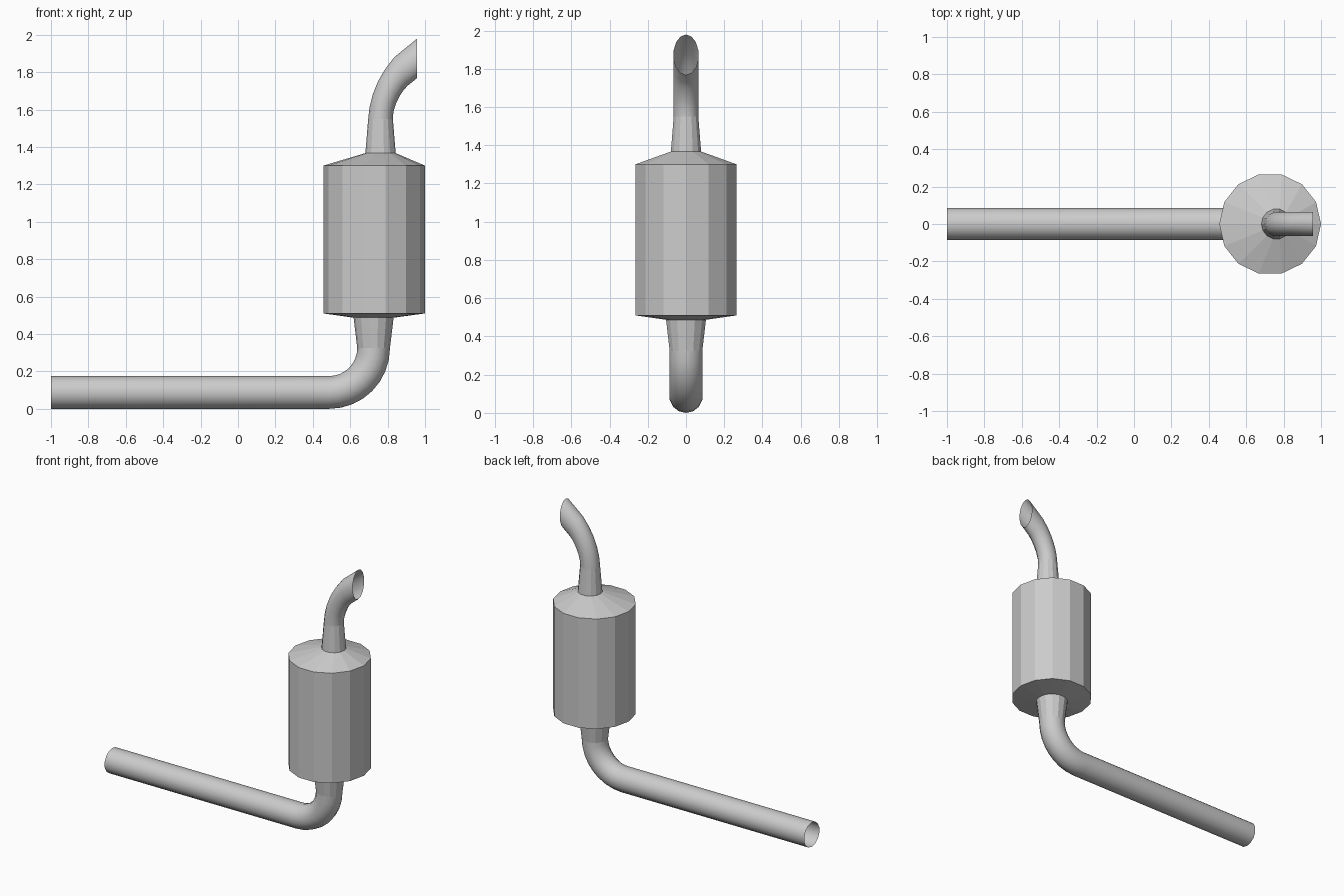
import bpy, bmesh
from math import sin, cos, pi
from mathutils import Vector

if "Cube" in bpy.data.objects:
    bpy.data.objects.remove(bpy.data.objects["Cube"])

SIDES = 14


def loft(name, rings, smooth):
    """Open tube through rings (x1, z1, x2, z2, half_width): ring ends in the xz plane."""
    bm = bmesh.new()
    loops = []
    for x1, z1, x2, z2, w in rings:
        a, b = Vector((x1, 0, z1)), Vector((x2, 0, z2))
        mid, half = (a + b) / 2, (a - b) / 2
        loops.append([bm.verts.new(mid + half * cos(2 * pi * i / SIDES)
                                   + Vector((0, w * sin(2 * pi * i / SIDES), 0)))
                      for i in range(SIDES)])
    for l0, l1 in zip(loops, loops[1:]):
        for i in range(SIDES):
            j = (i + 1) % SIDES
            bm.faces.new((l0[i], l0[j], l1[j], l1[i]))
    bmesh.ops.recalc_face_normals(bm, faces=bm.faces)
    for f in bm.faces:
        f.smooth = smooth
    me = bpy.data.meshes.new(name)
    bm.to_mesh(me)
    bm.free()
    ob = bpy.data.objects.new(name, me)
    bpy.context.collection.objects.link(ob)
    return ob


def level(cx, z, r):
    return (cx - r, z, cx + r, z, r)


# inlet pipe with its quarter bend
R, r = 0.237, 0.0875
bx, bz = 0.488, R + r
inlet = [(-1.0, 2 * r, -1.0, 0.0, r)]
for k in range(9):
    t = pi / 2 * k / 8
    s, c = sin(t), cos(t)
    inlet.append((bx + (R - r) * s, bz - (R - r) * c,
                  bx + (R + r) * s, bz - (R + r) * c, r))
loft("inlet_pipe", inlet, True)

# faceted neck below the muffler
loft("lower_neck", [level(0.725, bz, r), level(0.725, 0.487, 0.107)], False)

# muffler drum with shallow bottom and off-centre top cone
loft("muffler_body", [level(0.725, 0.487, 0.107), level(0.728, 0.51, 0.272),
                      level(0.728, 1.30, 0.272), level(0.762, 1.367, 0.081)], False)

# faceted neck above the muffler
loft("upper_neck", [level(0.762, 1.367, 0.081), level(0.762, 1.55, 0.066)], False)

# curved outlet with a vertical slash cut
loft("outlet_pipe", [
    (0.696, 1.55, 0.828, 1.55, 0.066),
    (0.703, 1.61, 0.831, 1.587, 0.066),
    (0.720, 1.68, 0.843, 1.627, 0.066),
    (0.750, 1.754, 0.862, 1.668, 0.066),
    (0.788, 1.818, 0.886, 1.705, 0.066),
    (0.835, 1.879, 0.908, 1.728, 0.066),
    (0.957, 1.979, 0.957, 1.768, 0.066)], True)
